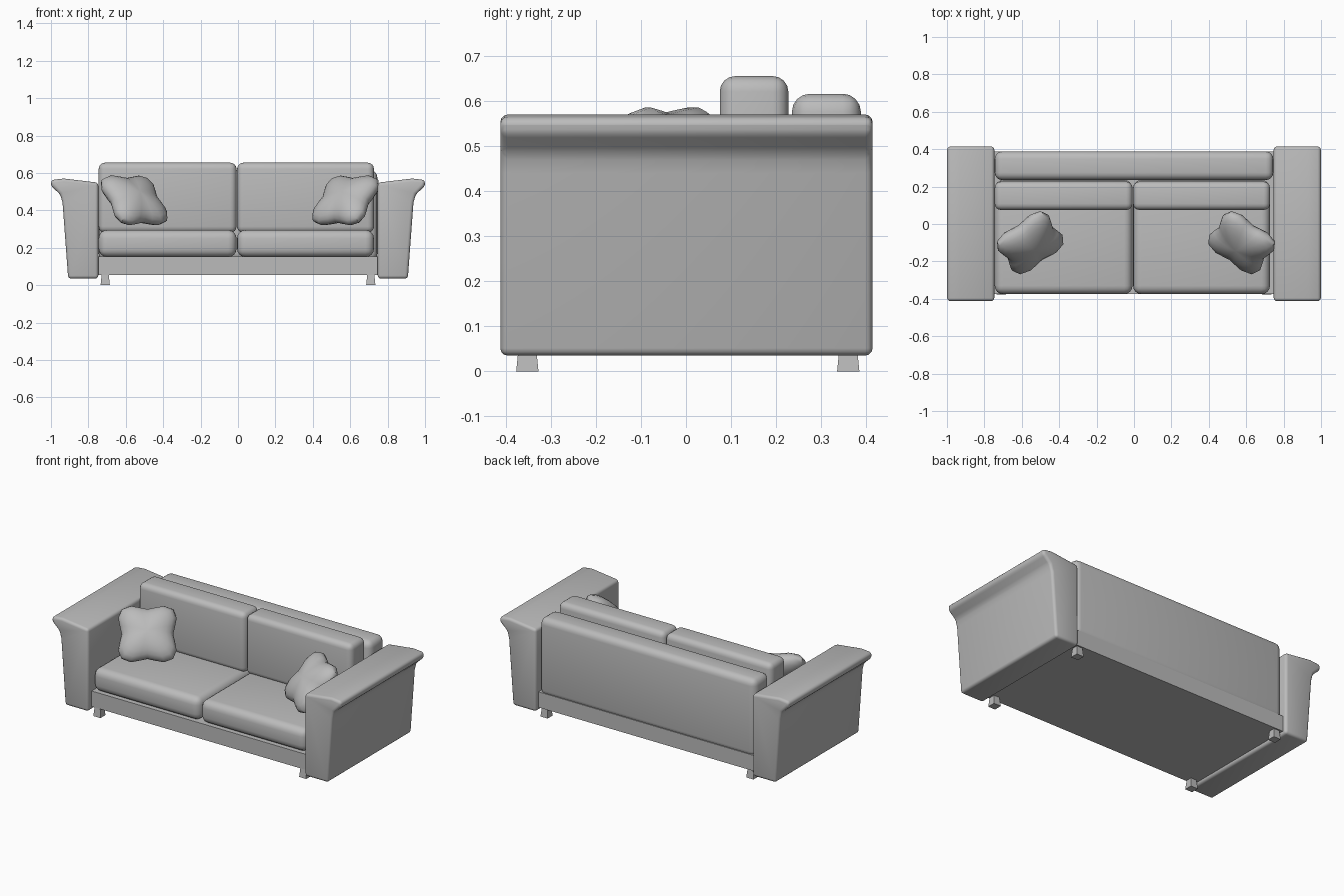
import bpy, bmesh, math
from mathutils import Matrix, Vector

old = bpy.data.objects.get("Cube")
if old:
    bpy.data.objects.remove(old, do_unlink=True)

grey = bpy.data.materials.new("grey fabric")
grey.use_nodes = True
colour = (0.5, 0.5, 0.5, 1)
grey.diffuse_color = colour
grey.node_tree.nodes["Principled BSDF"].inputs["Base Color"].default_value = colour


def finish(name, bm, bevel=0, segments=4, smooth=True):
    bmesh.ops.recalc_face_normals(bm, faces=bm.faces[:])
    mesh = bpy.data.meshes.new(name)
    bm.to_mesh(mesh)
    bm.free()
    mesh.materials.append(grey)
    ob = bpy.data.objects.new(name, mesh)
    bpy.context.collection.objects.link(ob)
    bpy.ops.object.select_all(action='DESELECT')
    ob.select_set(True)
    bpy.context.view_layer.objects.active = ob
    if bevel:
        mod = ob.modifiers.new("soft edges", 'BEVEL')
        mod.width, mod.segments = bevel, segments
        mod.limit_method, mod.angle_limit = 'ANGLE', math.radians(25)
        bpy.ops.object.modifier_apply(modifier=mod.name)
    if smooth:
        bpy.ops.object.shade_smooth_by_angle(angle=math.radians(40))
    return ob


def box(name, x, y, z, bevel=0, flare=1):
    """Box from three ranges; flare scales the bottom face."""
    bm = bmesh.new()
    bmesh.ops.create_cube(bm, size=1)
    for v in bm.verts:
        k = flare if v.co.z < 0 else 1
        v.co = [sum(r) / 2 + c * s * (r[1] - r[0])
                for r, c, s in zip((x, y, z), v.co, (k, k, 1))]
    return finish(name, bm, bevel, smooth=bevel > 0)


# Base and back frame
box("base", (-0.75, 0.75), (-0.375, 0.388), (0.055, 0.152))
box("back_frame", (-0.745, 0.745), (0.235, 0.388), (0.13, 0.616), 0.04)

# Seat and back cushions
for side, x in (("right", (-0.745, -0.008)), ("left", (-0.005, 0.727))):
    box(side + "_seat_cushion", x, (-0.375, 0.235), (0.15, 0.295), 0.045)
    box(side + "_back_cushion", x, (0.075, 0.227), (0.28, 0.655), 0.034)

# Flared arms, extruded from a front profile
profile = [(0.747, 0.035), (0.908, 0.035), (0.938, 0.44), (0.95, 0.485),
           (1.0, 0.53), (0.998, 0.563), (0.93, 0.57), (0.747, 0.548)]
for side, s in (("left", 1), ("right", -1)):
    bm = bmesh.new()
    face = bm.faces.new([bm.verts.new((s * px, -0.412, pz)) for px, pz in profile])
    out = bmesh.ops.extrude_face_region(bm, geom=[face])["geom"]
    bmesh.ops.translate(bm, vec=(0, 0.826, 0),
                        verts=[g for g in out if isinstance(g, bmesh.types.BMVert)])
    finish(side + "_arm", bm, 0.024, 3)

# Feet, wider at the floor
for side, x in (("left", 0.71), ("right", -0.71)):
    for end, y in (("front", -0.352), ("back", 0.36)):
        box(f"{end}_{side}_foot", (x - 0.019, x + 0.019), (y - 0.019, y + 0.019),
            (0, 0.058), flare=1.3)

# Four-lobed throw pillows leaning into the corners
u = Vector((0.82, 0.57, 0)).normalized()
n = Vector((0.435, -0.61, 0.666))
n = (n - u * n.dot(u)).normalized()
v_axis = n.cross(u)
frame = Matrix((u, v_axis, n)).transposed()
centre = Vector((-0.555, -0.10, 0.453))
for side in ("right", "left"):
    bm = bmesh.new()
    bmesh.ops.create_uvsphere(bm, u_segments=24, v_segments=12, radius=1)
    for v in bm.verts:
        a = math.atan2(v.co.y, v.co.x)
        r = 0.176 - 0.03 * math.cos(4 * a)
        p = frame @ Vector((v.co.x * r, v.co.y * r, v.co.z * 0.075)) + centre
        if side == "left":
            p.x = 0.02 - p.x
        v.co = p
    finish(side + "_pillow", bm)
